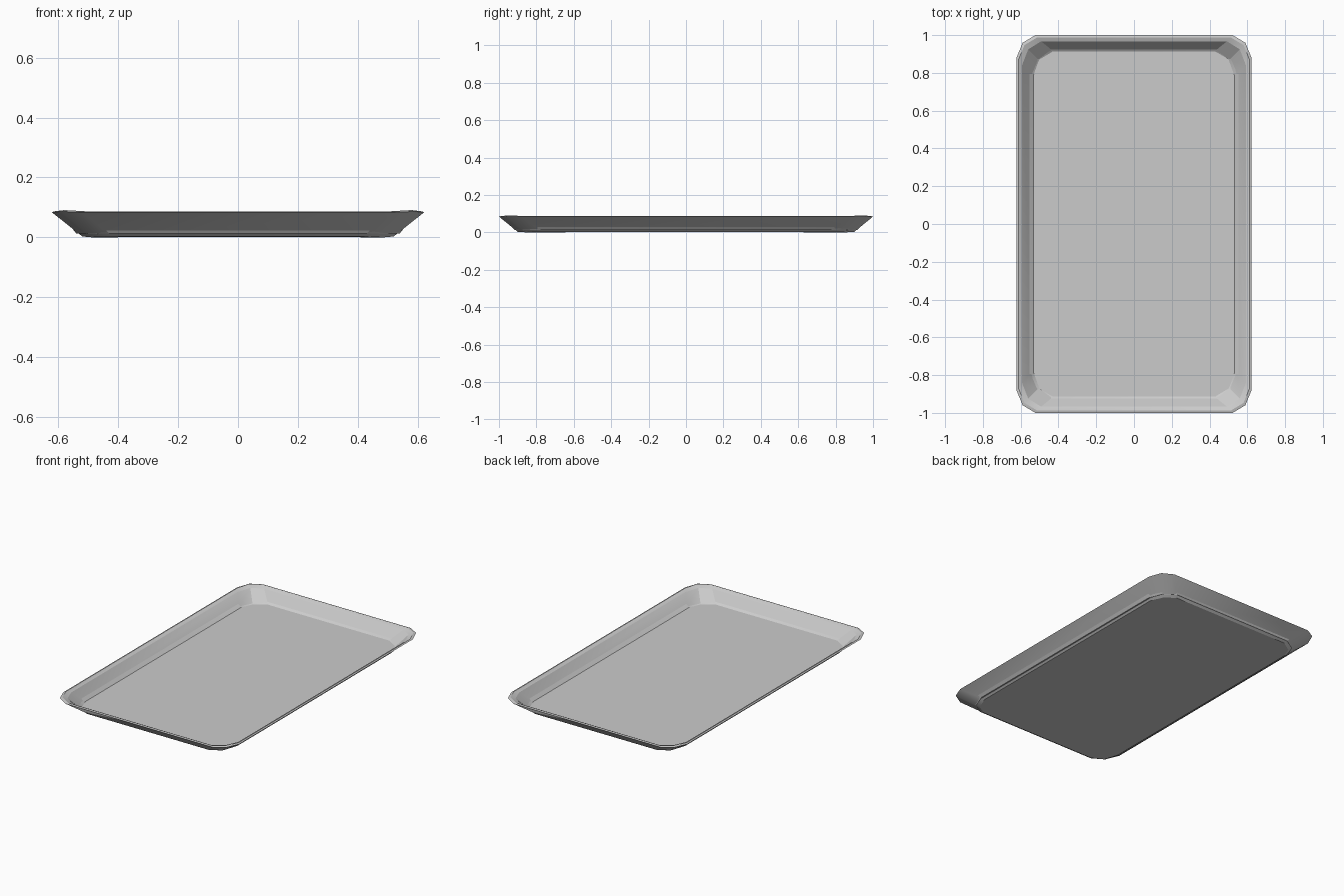
import bpy
import bmesh

default_cube = bpy.data.objects.get("Cube")
if default_cube:
    bpy.data.objects.remove(default_cube, do_unlink=True)

# Single metal colour
metal = bpy.data.materials.new("light grey metal")
colour = (0.6, 0.6, 0.6, 1.0)
metal.diffuse_color = colour
metal.use_nodes = True
metal.node_tree.nodes["Principled BSDF"].inputs["Base Color"].default_value = colour


def ring(bm, half_x, half_y, cut_x, cut_y, z, corner_z):
    """Rectangle outline whose corners are rounded in two steps."""
    corner = [
        (half_x, half_y - cut_y, z),
        (half_x - cut_x * 0.32, half_y - cut_y * 0.34, corner_z),
        (half_x - cut_x, half_y, z),
    ]
    verts = []
    for sx, sy in ((1, 1), (-1, 1), (-1, -1), (1, -1)):
        points = corner if sx * sy > 0 else corner[::-1]
        verts += [bm.verts.new((sx * x, sy * y, h)) for x, y, h in points]
    return verts


# Section from the underside, over the rim, down to the tray floor
section = [
    (0.52, 0.90, 0.10, 0.125, 0.003, 0.0),
    (0.622, 1.0, 0.10, 0.12, 0.084, 0.086),
    (0.612, 0.988, 0.10, 0.12, 0.087, 0.091),
    (0.592, 0.967, 0.10, 0.125, 0.077, 0.080),
    (0.54, 0.917, 0.11, 0.14, 0.013, 0.011),
]

bm = bmesh.new()
rings = [ring(bm, *row) for row in section]
for lower, upper in zip(rings, rings[1:]):
    count = len(lower)
    for i in range(count):
        j = (i + 1) % count
        bm.faces.new((lower[i], lower[j], upper[j], upper[i]))

# Underside and floor
bm.faces.new(rings[0][::-1])
bm.faces.new(rings[-1])
bmesh.ops.recalc_face_normals(bm, faces=bm.faces)

mesh = bpy.data.meshes.new("baking_tray")
bm.to_mesh(mesh)
bm.free()
mesh.materials.append(metal)
tray = bpy.data.objects.new("baking_tray", mesh)
bpy.context.collection.objects.link(tray)

# Soft rim, crisp corners and floor edge
bpy.ops.object.select_all(action="DESELECT")
tray.select_set(True)
bpy.context.view_layer.objects.active = tray
bpy.ops.object.shade_smooth_by_angle(angle=0.38)
